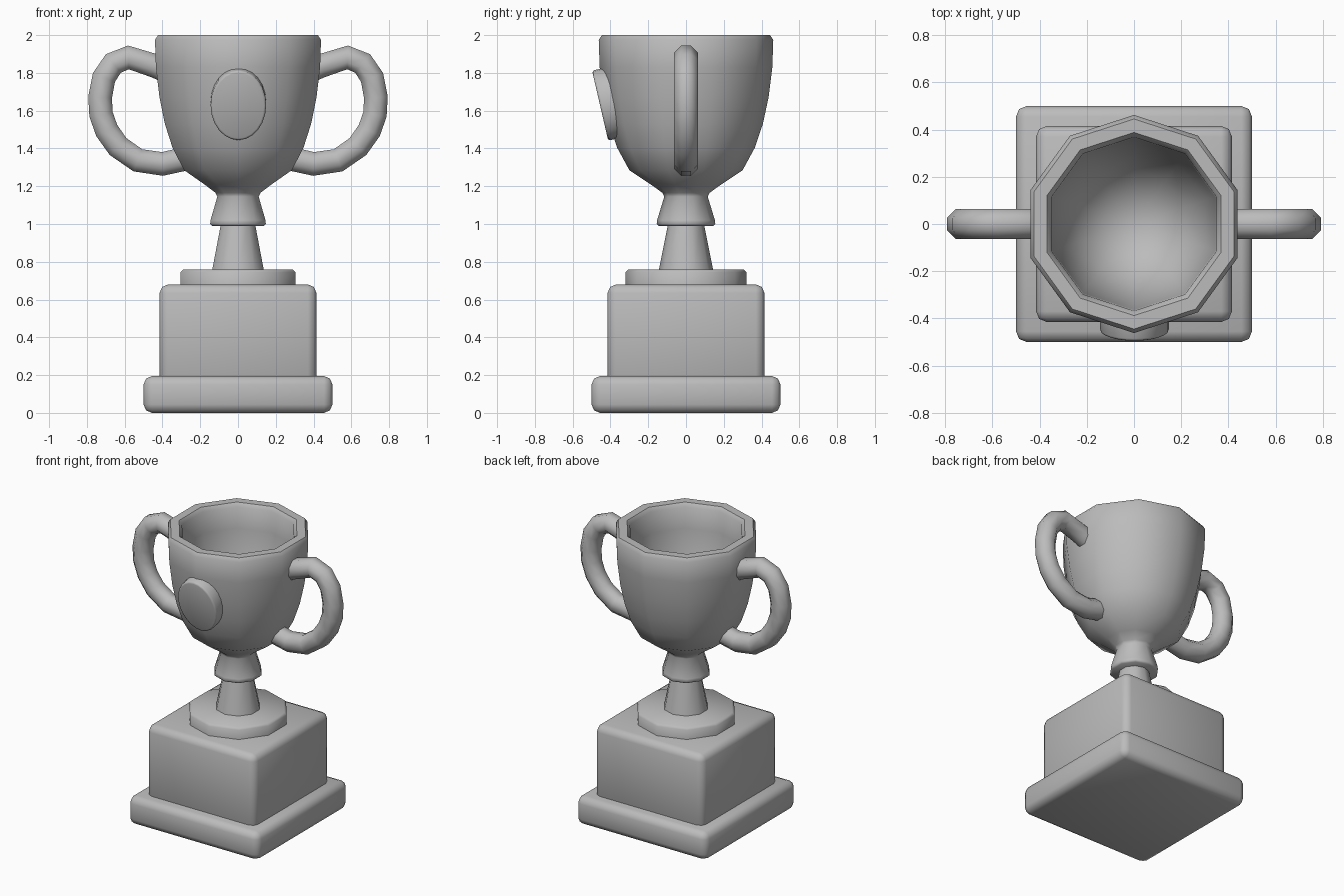
import bpy, bmesh, math
from mathutils import Matrix

SIDES = 10

cube = bpy.data.objects.get("Cube")
if cube:
    bpy.data.objects.remove(cube, do_unlink=True)

grey = bpy.data.materials.new("plain_grey")
grey.use_nodes = True
colour = (0.5, 0.5, 0.5, 1)
grey.diffuse_color = colour
grey.node_tree.nodes["Principled BSDF"].inputs["Base Color"].default_value = colour


def finish(obj):
    obj.data.materials.clear()
    obj.data.materials.append(grey)
    bpy.ops.object.select_all(action='DESELECT')
    obj.select_set(True)
    bpy.context.view_layer.objects.active = obj
    bpy.ops.object.shade_smooth_by_angle(angle=math.radians(50))
    return obj


def add_mesh(name, bm):
    bmesh.ops.recalc_face_normals(bm, faces=bm.faces)
    mesh = bpy.data.meshes.new(name)
    bm.to_mesh(mesh)
    bm.free()
    obj = bpy.data.objects.new(name, mesh)
    bpy.context.collection.objects.link(obj)
    return finish(obj)


def lathe(name, profile):
    """Turn (radius, height) points into a ten-sided solid with a corner facing front."""
    bm = bmesh.new()
    verts = [bm.verts.new((0, -r, z)) for r, z in profile]
    edges = [bm.edges.new(pair) for pair in zip(verts, verts[1:])]
    bmesh.ops.spin(bm, geom=verts + edges, cent=(0, 0, 0), axis=(0, 0, 1),
                   angle=math.tau, steps=SIDES)
    bmesh.ops.remove_doubles(bm, verts=bm.verts, dist=0.0005)
    return add_mesh(name, bm)


def block(name, half, bottom, top, bevel):
    bm = bmesh.new()
    bmesh.ops.create_cube(bm, size=1)
    bmesh.ops.scale(bm, verts=bm.verts, vec=(2 * half, 2 * half, top - bottom))
    bmesh.ops.translate(bm, verts=bm.verts, vec=(0, 0, (top + bottom) / 2))
    bmesh.ops.bevel(bm, geom=bm.edges[:], offset=bevel, segments=2,
                    profile=0.5, affect='EDGES')
    return add_mesh(name, bm)


# Square foot and plinth
block("base", 0.5, 0, 0.195, 0.045)
block("plinth", 0.415, 0.15, 0.68, 0.045)

# Turned parts
lathe("disc", [(0, 0.66), (0.32, 0.66), (0.32, 0.745), (0.305, 0.76), (0, 0.76)])
lathe("stem", [(0, 0.75), (0.145, 0.75), (0.093, 1.01), (0, 1.01)])
lathe("cup", [
    (0, 0.99), (0.145, 0.99), (0.155, 1.0), (0.153, 1.02), (0.115, 1.145),
    (0.125, 1.165), (0.18, 1.205), (0.3, 1.285), (0.365, 1.405), (0.407, 1.53),
    (0.437, 1.67), (0.457, 1.83), (0.462, 1.975), (0.445, 2.0),
    (0.388, 2.0), (0.368, 1.975), (0.363, 1.83), (0.32, 1.56),
    (0.23, 1.37), (0.11, 1.29), (0, 1.27)])

# Handles: an eight-sided tube swept along a loop
path = [(0.4, 1.82), (0.44, 1.837), (0.58, 1.882), (0.66, 1.85), (0.71, 1.775),
        (0.73, 1.67), (0.725, 1.58), (0.695, 1.495), (0.635, 1.41),
        (0.53, 1.337), (0.4, 1.318), (0.28, 1.345)]
for side, sign in (("left", 1), ("right", -1)):
    curve = bpy.data.curves.new(side + "_handle", 'CURVE')
    curve.dimensions = '3D'
    curve.bevel_depth = 0.068
    curve.bevel_resolution = 2
    curve.use_fill_caps = True
    spline = curve.splines.new('POLY')
    spline.points.add(len(path) - 1)
    for point, (x, z) in zip(spline.points, path):
        point.co = (sign * x, 0, z, 1)
        point.tilt = math.pi / 8
    handle = bpy.data.objects.new(side + "_handle", curve)
    bpy.context.collection.objects.link(handle)
    bpy.ops.object.select_all(action='DESELECT')
    handle.select_set(True)
    bpy.context.view_layer.objects.active = handle
    bpy.ops.object.convert(target='MESH')
    finish(bpy.context.view_layer.objects.active)

# Plain raised badge leaning with the cup's front
bm = bmesh.new()
bmesh.ops.create_cone(bm, cap_ends=True, segments=24, radius1=1, radius2=1, depth=0.075)
bmesh.ops.scale(bm, verts=bm.verts, vec=(0.147, 0.19, 1))
rim = [e for e in bm.edges if all(v.co.z > 0 for v in e.verts)]
bmesh.ops.bevel(bm, geom=rim, offset=0.012, segments=2, profile=0.5, affect='EDGES')
place = Matrix.Translation((0.002, -0.418, 1.635)) @ Matrix.Rotation(math.radians(90 + 13), 4, 'X')
bmesh.ops.transform(bm, matrix=place, verts=bm.verts)
add_mesh("badge", bm)
